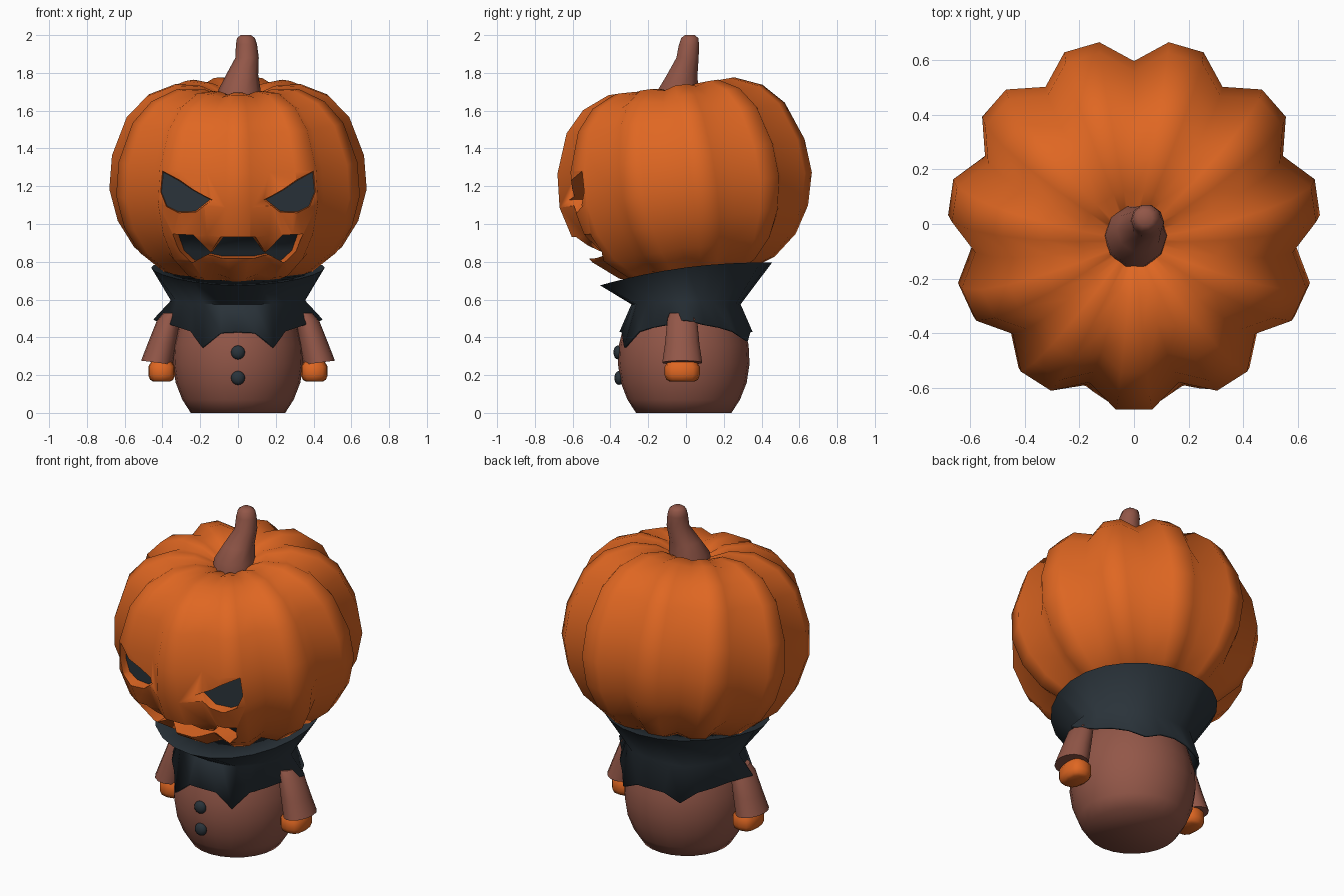
import bpy, bmesh, math
from mathutils import Matrix, Vector

if "Cube" in bpy.data.objects:
    bpy.data.objects.remove(bpy.data.objects["Cube"])

def material(name, rgb):
    m = bpy.data.materials.new(name)
    m.diffuse_color = (*rgb, 1)
    m.use_nodes = True
    m.node_tree.nodes["Principled BSDF"].inputs["Base Color"].default_value = m.diffuse_color
    return m

ORANGE = material("pumpkin orange", (0.74, 0.135, 0.016))
DARK = material("charcoal cloth", (0.023, 0.033, 0.042))
BROWN = material("dusty brown", (0.29, 0.095, 0.065))

def make(name, bm, mats, angle=None):
    bmesh.ops.recalc_face_normals(bm, faces=bm.faces)
    me = bpy.data.meshes.new(name)
    bm.to_mesh(me)
    bm.free()
    ob = bpy.data.objects.new(name, me)
    bpy.context.collection.objects.link(ob)
    for m in mats:
        me.materials.append(m)
    if angle:
        smooth(ob, angle)
    return ob

def activate(ob):
    bpy.ops.object.select_all(action='DESELECT')
    bpy.context.view_layer.objects.active = ob
    ob.select_set(True)

def smooth(ob, angle):
    activate(ob)
    bpy.ops.object.shade_smooth_by_angle(angle=math.radians(angle))

def loft(rings, cap_start=True, cap_end=True):
    """Skin a stack of equally sized closed rings."""
    bm = bmesh.new()
    rows = [[bm.verts.new(p) for p in ring] for ring in rings]
    n = len(rows[0])
    for a, b in zip(rows, rows[1:]):
        for i in range(n):
            j = (i + 1) % n
            bm.faces.new((a[i], a[j], b[j], b[i]))
    if cap_start:
        bm.faces.new(rows[0][::-1])
    if cap_end:
        bm.faces.new(rows[-1])
    return bm

def circle(cx, cy, z, rx, ry=None, n=24, slope=0.0, power=1.0):
    """Ellipse ring; power below 1 squares it off, slope tips it along x."""
    ry = ry or rx
    ring = []
    for i in range(n):
        t = 2 * math.pi * i / n
        c = math.copysign(abs(math.cos(t)) ** power, math.cos(t))
        s = math.copysign(abs(math.sin(t)) ** power, math.sin(t))
        ring.append((cx + rx * c, cy + ry * s, z + slope * rx * c))
    return ring

# Pumpkin head: eleven ribs, each with a valley and two outer points, tipped forward
LOBES = 11
profile = [(.10, -.45), (.28, -.482), (.42, -.435), (.55, -.33), (.637, -.19), (.682, -.02),
           (.668, .16), (.59, .365), (.485, .475), (.34, .535), (.2, .53), (.08, .48)]
tilt = Matrix.Translation((0, 0, 1.2)) @ Matrix.Rotation(math.radians(8), 4, 'X')
rings = []
for r, z in profile:
    ring = []
    flat = max(0, 1 - r / .5)        # grooves fade out towards the poles
    for k in range(LOBES):
        centre = -math.pi / 2 + k * 2 * math.pi / LOBES
        for off, f, fz in ((-math.pi / LOBES, .88 + .1 * flat, .96 + .02 * flat),
                           (-.098, 1, 1), (.098, 1, 1)):
            # the two valleys beside the nose are filled out between the eyes
            if off < -.2 and k in (0, 1) and -.25 < z < .05:
                f = .92
            a = centre + off
            ring.append(tilt @ Vector((r * f * math.cos(a), r * f * math.sin(a), z * fz)))
    rings.append(ring)
head = make("pumpkin_head", loft(rings), [ORANGE, DARK])

# Carved face: flared cutters with orange walls and a dark back
def carve(outline, back, flare, cz):
    cx = sum(p[0] for p in outline) / len(outline)
    deep = [(x, back(x, z), z) for x, z in outline]
    front = [(cx + (x - cx) * flare, -.8, cz + (z - cz) * flare) for x, z in outline]
    bm = loft([deep, front])
    bm.faces.ensure_lookup_table()
    bm.faces[len(outline)].material_index = 1
    cutter = make("face_cutter", bm, [ORANGE, DARK])
    cutter.hide_render = True
    mod = head.modifiers.new("carve", 'BOOLEAN')
    mod.operation = 'DIFFERENCE'
    mod.solver = 'EXACT'
    mod.object = cutter
    activate(head)
    bpy.ops.object.modifier_apply(modifier=mod.name)
    bpy.data.objects.remove(cutter)

eye = [(.148, 1.13), (.24, 1.18), (.31, 1.228), (.395, 1.275), (.405, 1.17), (.375, 1.095),
       (.315, 1.065), (.225, 1.068)]
for s in (1, -1):
    carve([(s * x, z) for x, z in eye], lambda x, z: -.545 + .2 * (abs(x) - .15), 1.25, 1.16)

half_mouth = [(.08, .93), (.135, .855), (.21, .94), (.315, .945), (.285, .86), (.225, .805),
              (.15, .845), (.08, .83)]
mouth = half_mouth + [(-x, z) for x, z in reversed(half_mouth)]
carve(mouth, lambda x, z: -.40 + (.95 - z) * .6, 1.35, .93)
smooth(head, 64)

# Bent stem
path = [(.005, -.045, 1.65, .118), (.008, -.042, 1.71, .112), (.022, -.02, 1.79, .085),
        (.048, .008, 1.88, .062), (.045, .016, 1.95, .056), (.042, .02, 1.985, .047), (.042, .02, 2.0, .027)]
make("stem", loft([circle(x, y, z, r, n=10) for x, y, z, r in path]), [BROWN], 60)

# Round body with a softly shaded flat base
body = [(.25, 0), (.295, .07), (.33, .16), (.345, .26), (.34, .36), (.315, .46), (.28, .55), (.22, .62)]
make("body", loft([circle(0, -.012, z, r, r * 1.01) for r, z in body]), [BROWN], 100)

# Collar: tilted flared rim, narrow waist and a six-pointed skirt
N = 24
lining, rim, waist, hem = [], [], [], []
for i in range(N):
    a = -math.pi / 2 + 2 * math.pi * i / N
    c, s = math.cos(a), math.sin(a)
    lining.append((.25 * c, .25 * s, .735 + .035 * s))
    rim.append((.46 * c, .455 * s, .735 + .06 * s + .035 * c * c))
    side = abs(c) ** 6
    step = abs((i % 4) - 2)          # 0 on a point, 2 in a valley
    w = 1.03 if step == 0 else .98
    waist.append((.345 * w * c, .295 * w * s, .575 + .02 * side))
    if step == 0:
        r, z = .378 + .07 * side, .345 + .15 * side + .04 * max(s, 0)
    else:
        r, z = .352 + .03 * side, (.43 if step == 2 else .425) + .055 * side
    hem.append((r * c, r * s, z))
collar = make("collar", loft([lining, rim, waist, hem], False, False), [DARK])
thick = collar.modifiers.new("thickness", 'SOLIDIFY')
thick.thickness = .012
smooth(collar, 70)

# Sleeves and hands
for s, label in ((1, "left"), (-1, "right")):
    sleeve = [(.345, .53, .05, .068, 0), (.365, .50, .065, .08, -.2), (.40, .37, .077, .093, 0),
              (.43, .266, .083, .108, .13), (.43, .266, .05, .07, .13)]
    make(label + "_sleeve",
         loft([circle(s * x, -.02, z, rx, ry, 14, s * k) for x, z, rx, ry, k in sleeve]), [BROWN], 50)
    hand = [(.166, .045, .066), (.176, .062, .084), (.20, .071, .093), (.245, .071, .093), (.28, .05, .07)]
    make(label + "_hand",
         loft([circle(s * .404, -.02, z, rx, ry, 12, 0, .7) for z, rx, ry in hand]), [ORANGE], 50)

# Buttons
for z, y, label in ((.32, -.36, "upper"), (.185, -.355, "lower")):
    bm = bmesh.new()
    bmesh.ops.create_uvsphere(bm, u_segments=12, v_segments=8, radius=.037,
                              matrix=Matrix.Translation((0, y, z)) @ Matrix.Diagonal((1, .65, 1, 1)))
    make(label + "_button", bm, [DARK], 60)
